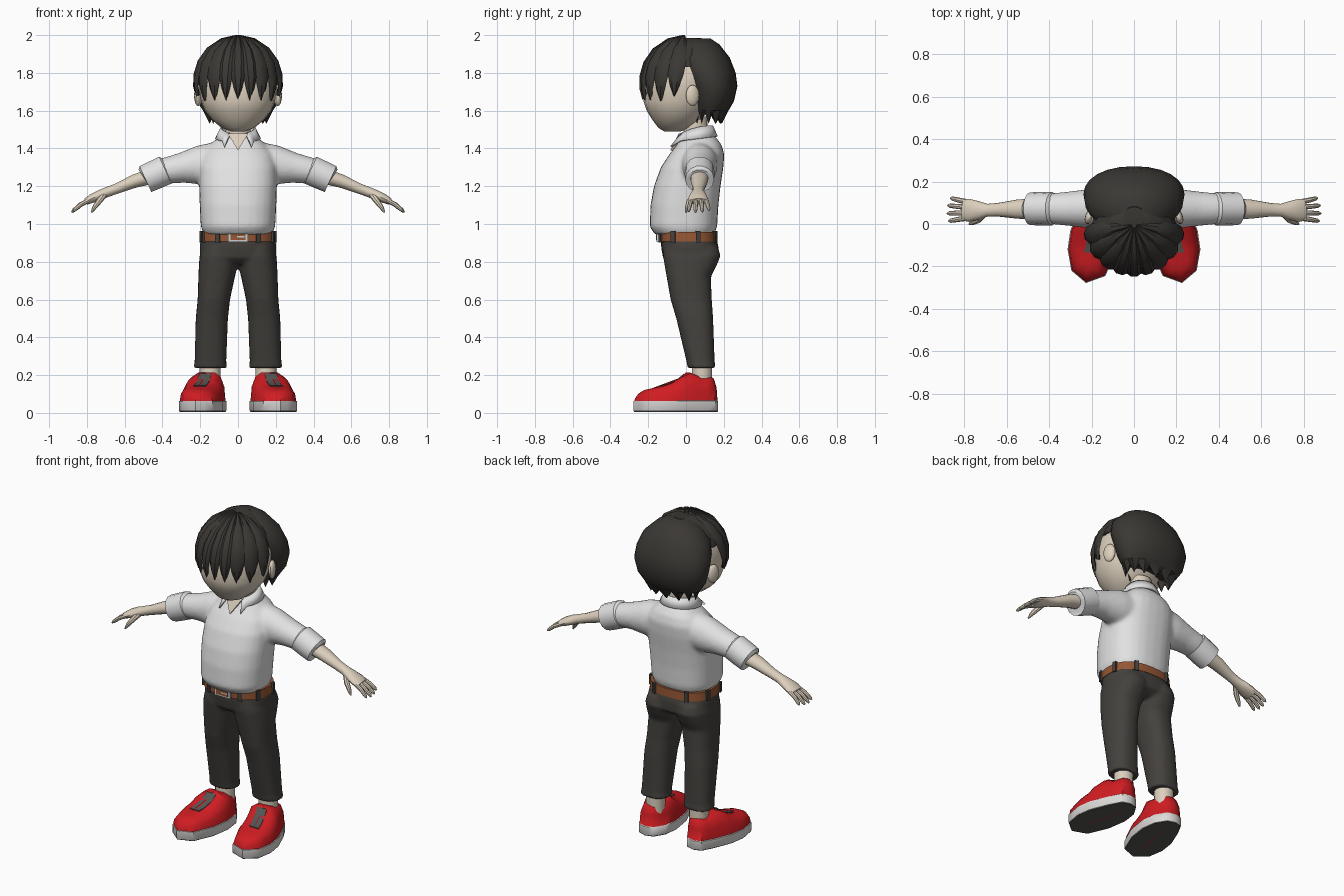
import bpy, bmesh, math
from mathutils import Vector as V, Matrix as M

if "Cube" in bpy.data.objects:
    bpy.data.objects.remove(bpy.data.objects["Cube"])


def material(name, *rgb):
    m = bpy.data.materials.new(name)
    m.diffuse_color = (*rgb, 1)
    m.use_nodes = True
    m.node_tree.nodes["Principled BSDF"].inputs["Base Color"].default_value = m.diffuse_color
    return m


SKIN = material("skin", .72, .63, .51)
HAIR = material("dark_hair", .043, .039, .034)
SHIRT = material("white_cloth", .76, .76, .76)
PANTS = material("charcoal_cloth", .058, .053, .047)
BELT = material("brown_leather", .30, .095, .035)
METAL = material("silver", .62, .63, .65)
RED = material("red_canvas", .63, .012, .016)
SOLE = material("white_rubber", .72, .71, .69)
GREY = material("grey_rubber", .09, .09, .088)


def sp(c, p):
    return math.copysign(abs(c) ** (2 / p), c)


def skin_rings(bm, rings, mats=None, caps=True):
    """Join rings of points with quads."""
    vs = [[bm.verts.new(p) for p in r] for r in rings]
    n = len(vs[0])
    for k in range(len(vs) - 1):
        for i in range(n):
            j = (i + 1) % n
            f = bm.faces.new((vs[k][i], vs[k][j], vs[k + 1][j], vs[k + 1][i]))
            f.material_index = mats[k] if mats else 0
    if caps:
        bm.faces.new(vs[0][::-1])
        f = bm.faces.new(vs[-1])
        f.material_index = mats[-1] if mats else 0


def ring(c, u, v, n, p):
    a = [2 * math.pi * i / n for i in range(n)]
    return [c + u * sp(math.cos(t), p) + v * sp(math.sin(t), p) for t in a]


def stack(bm, rows, n=20, p=2.0):
    """Level rings; row = z, x0, x1, y0, y1."""
    skin_rings(bm, [ring(V(((a + b) / 2, (c + d) / 2, z)), V(((b - a) / 2, 0, 0)),
                         V((0, (d - c) / 2, 0)), n, p) for z, a, b, c, d in rows])


def body(rows):
    return [(z, -h, h, c, d) for z, h, c, d in rows]


def tube(bm, rows, n=12, p=2.0):
    """Rings across a path; row = x, y, z, half width, half thickness."""
    pts = [V(r[:3]) for r in rows]
    out = []
    for i, r in enumerate(rows):
        t = (pts[min(i + 1, len(pts) - 1)] - pts[max(i - 1, 0)]).normalized()
        if t.length < .5:
            t = V((.91, 0, -.41))
        u = (V((0, 1, 0)) - t * t.y).normalized()
        out.append(ring(pts[i], u * r[3], t.cross(u) * r[4], n, p))
    skin_rings(bm, out)


def box(bm, loc, size, ang=0, mat=0):
    m = M.Translation(loc) @ M.Rotation(ang, 4, 'Z') @ M.Diagonal((*size, 1))
    for v in bmesh.ops.create_cube(bm, size=1, matrix=m)['verts']:
        for f in v.link_faces:
            f.material_index = mat


def finish(bm, name, mats, mirror=False, voxel=0, solid=0, angle=40):
    if mirror:
        d = bmesh.ops.duplicate(bm, geom=bm.verts[:] + bm.edges[:] + bm.faces[:])['geom']
        bmesh.ops.scale(bm, vec=(-1, 1, 1), verts=[g for g in d if isinstance(g, bmesh.types.BMVert)])
    bmesh.ops.recalc_face_normals(bm, faces=bm.faces[:])
    me = bpy.data.meshes.new(name)
    bm.to_mesh(me)
    bm.free()
    for m in mats:
        me.materials.append(m)
    o = bpy.data.objects.new(name, me)
    bpy.context.collection.objects.link(o)
    bpy.ops.object.select_all(action='DESELECT')
    o.select_set(True)
    bpy.context.view_layer.objects.active = o
    if solid:
        o.modifiers.new("thick", 'SOLIDIFY').thickness = solid
    if voxel:
        r = o.modifiers.new("blend", 'REMESH')
        r.mode, r.voxel_size, r.use_smooth_shade = 'VOXEL', voxel, True
        s = o.modifiers.new("soften", 'SMOOTH')
        s.factor, s.iterations = .5, 8
    else:
        bpy.ops.object.shade_smooth_by_angle(angle=math.radians(angle))
    return o


# Shirt: torso and sleeves blended together
bm = bmesh.new()
stack(bm, body([(.945, .182, -.165, .15), (.985, .197, -.192, .165), (1.1, .203, -.188, .172),
                (1.2, .206, -.17, .183), (1.3, .206, -.133, .198), (1.37, .19, -.088, .203),
                (1.42, .15, -.048, .188), (1.47, .09, -.02, .15)]), 28, 2.4)
for s in (1, -1):
    tube(bm, [(s * x, .072, z, w, h) for x, z, w, h in
              ((.06, 1.33, .1, .115), (.2, 1.312, .095, .105), (.3, 1.297, .082, .08),
               (.42, 1.275, .07, .066))], 20)
finish(bm, "shirt", [SHIRT], voxel=.011)

# Rolled sleeve cuffs with a recessed opening
bm = bmesh.new()
tube(bm, [(.37, .072, 1.292, .06, .06), (.385, .072, 1.285, .078, .08), (.44, .072, 1.26, .079, .079),
          (.49, .072, 1.238, .077, .077), (.493, .072, 1.236, .062, .062)], 14)
finish(bm, "sleeve_cuffs", [SHIRT], True, angle=30)

# Forearms, hands and fingers
bm = bmesh.new()
tube(bm, [(.45, .072, 1.256, .05, .043), (.55, .07, 1.226, .045, .036), (.64, .067, 1.188, .032, .028),
          (.69, .065, 1.17, .03, .027), (.73, .064, 1.154, .043, .027), (.775, .064, 1.134, .054, .024),
          (.805, .066, 1.119, .05, .018)], 14)
for y, dy, l in ((.028, -.014, .93), (.053, -.003, 1), (.079, .008, .97), (.104, .018, .84)):
    tube(bm, [(.785, y, 1.128, .013, .013), (.785 + .05 * l, y + dy * .5, 1.128 - .026 * l, .012, .012),
              (.785 + .085 * l, y + dy * .9, 1.128 - .056 * l, .01, .01),
              (.785 + .095 * l, y + dy, 1.128 - .066 * l, .004, .004)], 8)
tube(bm, [(.71, .045, 1.155, .016, .018), (.735, .018, 1.122, .015, .016), (.76, .006, 1.088, .012, .012),
          (.775, 0, 1.062, .005, .005)], 8)
finish(bm, "arms_and_hands", [SKIN], True)

# Trousers
bm = bmesh.new()
stack(bm, body([(.79, .13, -.09, .13), (.82, .2, -.122, .172), (.88, .203, -.132, .172),
                (.955, .192, -.135, .155)]), 28, 2.5)
for s in (1, -1):
    stack(bm, [(z, s * a, s * b, c, d) for z, a, b, c, d in
               ((.237, .057, .237, .008, .158), (.27, .062, .23, .003, .152), (.5, .053, .224, -.052, .144),
                (.6, .042, .214, -.082, .137), (.72, .016, .21, -.103, .132), (.77, .004, .208, -.112, .158),
                (.83, -.004, .204, -.122, .183), (.88, -.004, .19, -.12, .17))], 24, 2.4)
finish(bm, "trousers", [PANTS], voxel=.01)

# Belt with loops and buckle
bm = bmesh.new()
stack(bm, body([(.907, .2, -.145, .168), (.957, .197, -.147, .166)]), 40, 2.5)
for deg in (15, 62, 118, 165, 205, 243, 297, 335):
    t = math.radians(deg)
    x, y = .2 * sp(math.cos(t), 2.5), .157 * sp(math.sin(t), 2.5)
    n = math.atan2(sp(y, 1.33) / .157, sp(x, 1.33) / .2)
    box(bm, (x, y + .011, .932), (.016, .024, .062), n, 1)
box(bm, (0, -.147, .932), (.104, .016, .054), 0, 2)
box(bm, (0, -.154, .932), (.078, .008, .036), 0, 0)
box(bm, (.015, -.158, .932), (.04, .004, .008), 0, 2)
finish(bm, "belt", [BELT, PANTS, METAL])

# Ankles
bm = bmesh.new()
stack(bm, [(.1, .09, .2, .03, .14), (.2, .092, .205, .03, .14), (.3, .09, .205, .03, .14)], 14)
finish(bm, "ankles", [SKIN], True)

# Shoes: one outline pulled in towards a spine
PROFILE = ((-.28, .09), (-.24, .117), (-.2, .126), (-.1, .147), (-.05, .168), (0, .215), (.03, .212),
           (.08, .188), (.18, .208))


def height(y):
    for (a, h), (b, k) in zip(PROFILE, PROFILE[1:]):
        if y <= b:
            return h + (k - h) * max(0, y - a) / (b - a)
    return PROFILE[-1][1]


def spine(y):
    y = min(.09, max(-.18, y))
    return V((.145 + (.1 - y) * .25, y, 0))


corners = [V((*p, 0)) for p in ((.226, -.278), (.295, -.22), (.313, -.12), (.3, -.03), (.255, .08), (.215, .155),
                                (.165, .17), (.115, .155), (.075, .09), (.062, 0), (.08, -.12), (.135, -.245))]
outline = []
for a, b in zip(corners, corners[1:] + corners[:1]):
    outline += [a, (a + b) / 2]


def shoe_ring(s, f, z=None):
    r = []
    for q in outline:
        c = spine(q.y)
        w = c + (q - c) * s
        r.append(V((w.x, w.y, z if z is not None else .062 + (height(w.y) - .062) * f)))
    return r


bm = bmesh.new()
skin_rings(bm, [shoe_ring(.02, 0, .006), shoe_ring(.96, 0, .006), shoe_ring(1, 0, .012), shoe_ring(1, 0, .062),
                shoe_ring(.96, .02), shoe_ring(.9, .5), shoe_ring(.72, .85), shoe_ring(.42, 1), shoe_ring(.02, 1)],
           [2, 2, 1, 1, 0, 0, 0, 0, 0])
finish(bm, "shoes", [RED, SOLE, GREY], True, angle=45)

# Dark tongue patches on the shoes
bm = bmesh.new()
skin_rings(bm, [[spine(y) + V((x, 0, height(y) + dz)) for x, dz in
                 ((-.032, .005), (.032, .005), (.032, -.004), (-.032, -.004))]
                for y in (-.135, -.1, -.05, -.012)])
finish(bm, "shoe_tongues", [GREY], True)

# Head, neck, open throat and ears
bm = bmesh.new()
stack(bm, body([(1.49, .035, -.115, -.03), (1.508, .085, -.145, .02), (1.55, .137, -.177, .08),
                (1.6, .176, -.208, .12), (1.65, .196, -.225, .15), (1.72, .206, -.218, .17),
                (1.8, .206, -.205, .18), (1.88, .165, -.16, .16), (1.93, .1, -.1, .1)]), 20, 2.1)
stack(bm, body([(1.4, .07, -.02, .12), (1.48, .065, -.015, .115), (1.57, .065, -.01, .115)]), 16)
skin_rings(bm, [[V((-.055, y - .038, 1.48)), V((0, y - .083, 1.39)), V((.055, y - .038, 1.48))] for y in (0, .03)])
for s in (1, -1):
    m = M.Translation((s * .21, .035, 1.68)) @ M.Rotation(s * .35, 4, 'Z') @ M.Diagonal((.02, .038, .056, 1))
    bmesh.ops.create_uvsphere(bm, u_segments=12, v_segments=8, radius=1, matrix=m)
finish(bm, "head_and_neck", [SKIN])

# Shirt collar, open at the front with two points
bm = bmesh.new()
rows = []
N = 18
for i in range(N + 1):
    a = math.radians(28 + 304 * i / N)
    f = (1 + math.cos(a)) / 2
    top = V((.092 * math.sin(a), .053 - .09 * math.cos(a), 1.522 - .045 * f * f))
    low = V((.122 * math.sin(a), .05 - .118 * math.cos(a), 1.465 - .025 * f))
    if i in (0, N):
        low = V((math.copysign(.075, low.x), -.083, 1.412))
    rows.append((bm.verts.new(top), bm.verts.new(low)))
for (a, b), (c, d) in zip(rows, rows[1:]):
    bm.faces.new((a, b, d, c))
finish(bm, "collar", [SHIRT], solid=.01)

# Back hair: rounded cap with a zigzag nape
bm = bmesh.new()
rings = [ring(V((0, (c + d) / 2, z)), V((h, 0, 0)), V((0, (d - c) / 2, 0)), 24, 2.15) for z, h, c, d in
         ((1.982, .06, .02, .13), (1.95, .132, -.03, .178), (1.88, .204, -.05, .232), (1.8, .234, -.03, .263),
          (1.73, .238, .005, .272), (1.65, .218, .025, .254), (1.6, .185, .04, .225),
          (1.56, .15, .05, .19), (1.6, .12, .06, .15))]
for i, q in enumerate(rings[-2]):
    q.z += .03 if i % 2 else -.03
skin_rings(bm, rings)
finish(bm, "back_hair", [HAIR], angle=35)

# Fringe: overlapping locks from the crown down to pointed tips
bm = bmesh.new()
C = V((0, -.005, 1.752))


def dome(az, ph, r):
    return C + V((.235 * math.sin(ph) * math.sin(az), -.238 * math.sin(ph) * math.cos(az), .243 * math.cos(ph))) * r


for deg, tip in ((0, 112), (18, 113), (37, 113), (59, 114), (82, 108)):
    for s in ((1, -1) if deg else (1,)):
        half = math.radians(11 if deg < 30 else 13)
        rows = []
        for k, (t, w) in enumerate(((.03, 1.2), (.2, 1.2), (.4, 1.15), (.58, 1.05), (.74, .85), (.88, .5), (1, .04))):
            ph = math.radians(tip * t)
            az = s * math.radians(deg * (1 - .08 * t))
            e = half * w
            rows.append([dome(az - e, ph, .97), dome(az - e * .4, ph, 1.025), dome(az + e * .4, ph, 1.025),
                         dome(az + e, ph, .97), dome(az, ph, .93)])
        skin_rings(bm, rows)
# crown piece joining the locks to the back hair
stack(bm, body([(1.83, .2, -.1, .1), (1.9, .18, -.15, .12), (1.95, .125, -.11, .12), (1.985, .06, -.05, .08)]), 20)
finish(bm, "front_hair", [HAIR], angle=35)
